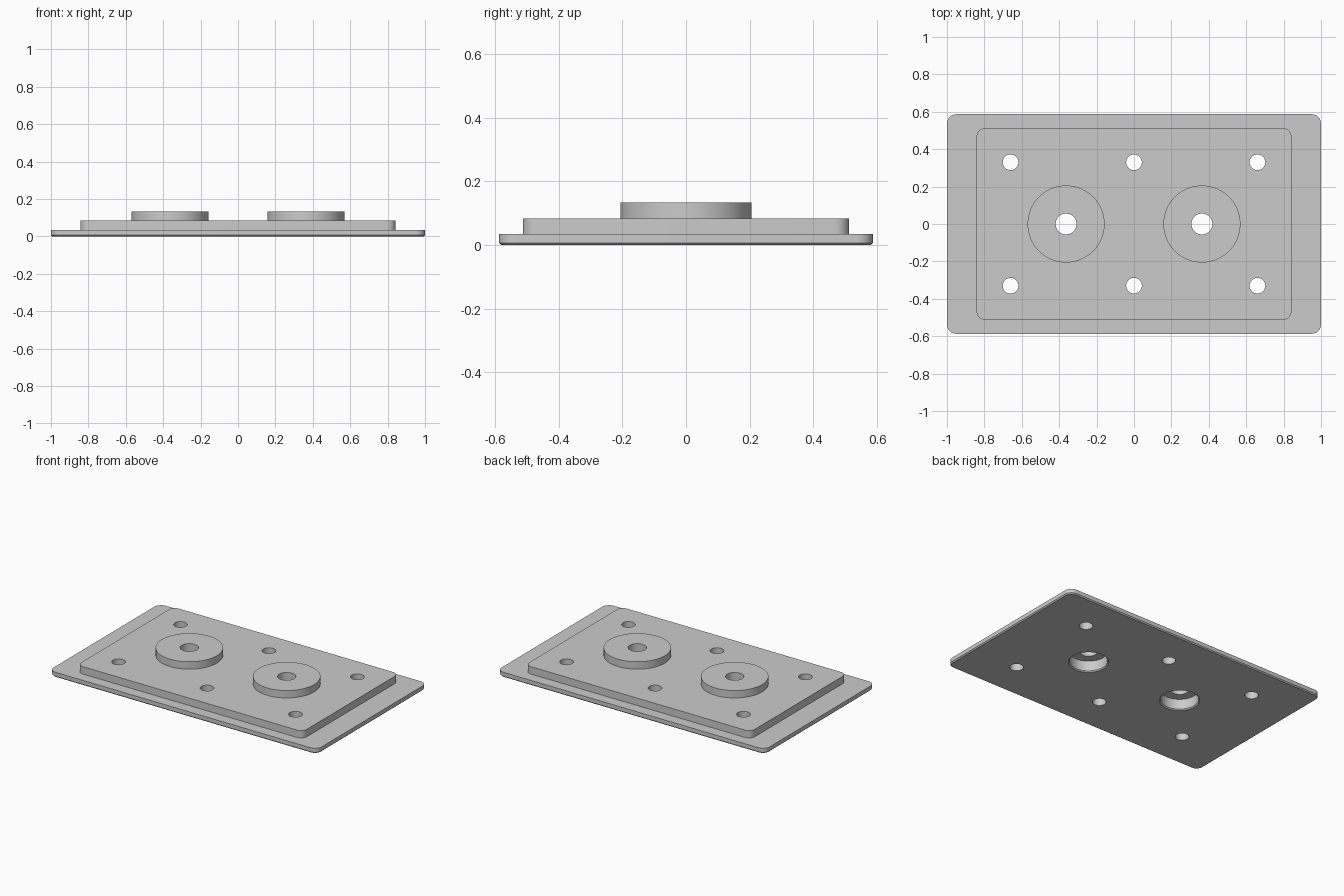
import bpy
import bmesh
from math import cos, sin, pi, radians

cube = bpy.data.objects.get("Cube")
if cube:
    bpy.data.objects.remove(cube, do_unlink=True)

# Material
grey = bpy.data.materials.new("machined_grey")
grey.use_nodes = True
colour = (0.6, 0.6, 0.6, 1)
grey.diffuse_color = colour
grey.node_tree.nodes["Principled BSDF"].inputs["Base Color"].default_value = colour


def rounded_rect(half_x, half_y, radius, steps=8):
    """Outline function: a rounded rectangle that can be shrunk by an inset."""
    def outline(inset):
        points = []
        for quarter, (sx, sy) in enumerate([(1, 1), (-1, 1), (-1, -1), (1, -1)]):
            for i in range(steps + 1):
                a = (quarter + i / steps) * pi / 2
                points.append((sx * (half_x - radius) + (radius - inset) * cos(a),
                               sy * (half_y - radius) + (radius - inset) * sin(a)))
        return points
    return outline


def circle(x, y, radius, sides=48):
    """Outline function: a circle that can be shrunk by an inset."""
    def outline(inset):
        return [(x + (radius - inset) * cos(2 * pi * i / sides),
                 y + (radius - inset) * sin(2 * pi * i / sides)) for i in range(sides)]
    return outline


def solid(name, outline, levels):
    """Closed solid through (inset, height) levels, from bottom to top."""
    bm = bmesh.new()
    rings = [[bm.verts.new((x, y, z)) for x, y in outline(inset)] for inset, z in levels]
    for low, high in zip(rings, rings[1:]):
        for i in range(len(low)):
            bm.faces.new((low[i - 1], low[i], high[i], high[i - 1]))
    bm.faces.new(rings[0][::-1])
    bm.faces.new(rings[-1])
    bmesh.ops.recalc_face_normals(bm, faces=bm.faces)
    mesh = bpy.data.meshes.new(name)
    bm.to_mesh(mesh)
    bm.free()
    mesh.materials.append(grey)
    obj = bpy.data.objects.new(name, mesh)
    bpy.context.collection.objects.link(obj)
    return obj


def combine(body, tool, operation):
    """Apply a boolean to the body and discard the tool."""
    mod = body.modifiers.new(tool.name, 'BOOLEAN')
    mod.operation = operation
    mod.solver = 'EXACT'
    mod.object = tool
    bpy.context.view_layer.objects.active = body
    bpy.ops.object.modifier_apply(modifier=mod.name)
    bpy.data.objects.remove(tool, do_unlink=True)


BASE_TOP, STEP_TOP, BOSS_TOP = 0.034, 0.084, 0.134
CHAMFER = 0.007
BOSS_X = 0.363

# Base flange with a chamfered lower edge
plate = solid("stepped_mounting_plate", rounded_rect(1, 0.587, 0.05),
              [(CHAMFER, 0), (0, CHAMFER), (0, BASE_TOP)])

# Raised step
combine(plate, solid("raised_step", rounded_rect(0.842, 0.512, 0.045),
                     [(0, BASE_TOP / 2), (0, STEP_TOP)]), 'UNION')

for x in (-BOSS_X, BOSS_X):
    # Round boss, its bore, and the chamfered counterbore underneath
    combine(plate, solid("boss", circle(x, 0, 0.206, 64),
                         [(0, BASE_TOP), (0, BOSS_TOP)]), 'UNION')
    combine(plate, solid("bore", circle(x, 0, 0.056),
                         [(0, -0.05), (0, 0.2)]), 'DIFFERENCE')
    combine(plate, solid("counterbore", circle(x, 0, 0.117),
                         [(-CHAMFER, -0.05), (-CHAMFER, 0), (0, CHAMFER), (0, 0.075)]),
            'DIFFERENCE')

# Six bolt holes
for x in (-0.66, 0, 0.66):
    for y in (-0.33, 0.33):
        combine(plate, solid("bolt_hole", circle(x, y, 0.042, 32),
                             [(0, -0.05), (0, 0.2)]), 'DIFFERENCE')

# Smooth the rounded walls, keep the machined edges crisp
bpy.ops.object.select_all(action='DESELECT')
plate.select_set(True)
bpy.context.view_layer.objects.active = plate
bpy.ops.object.shade_smooth_by_angle(angle=radians(30))
